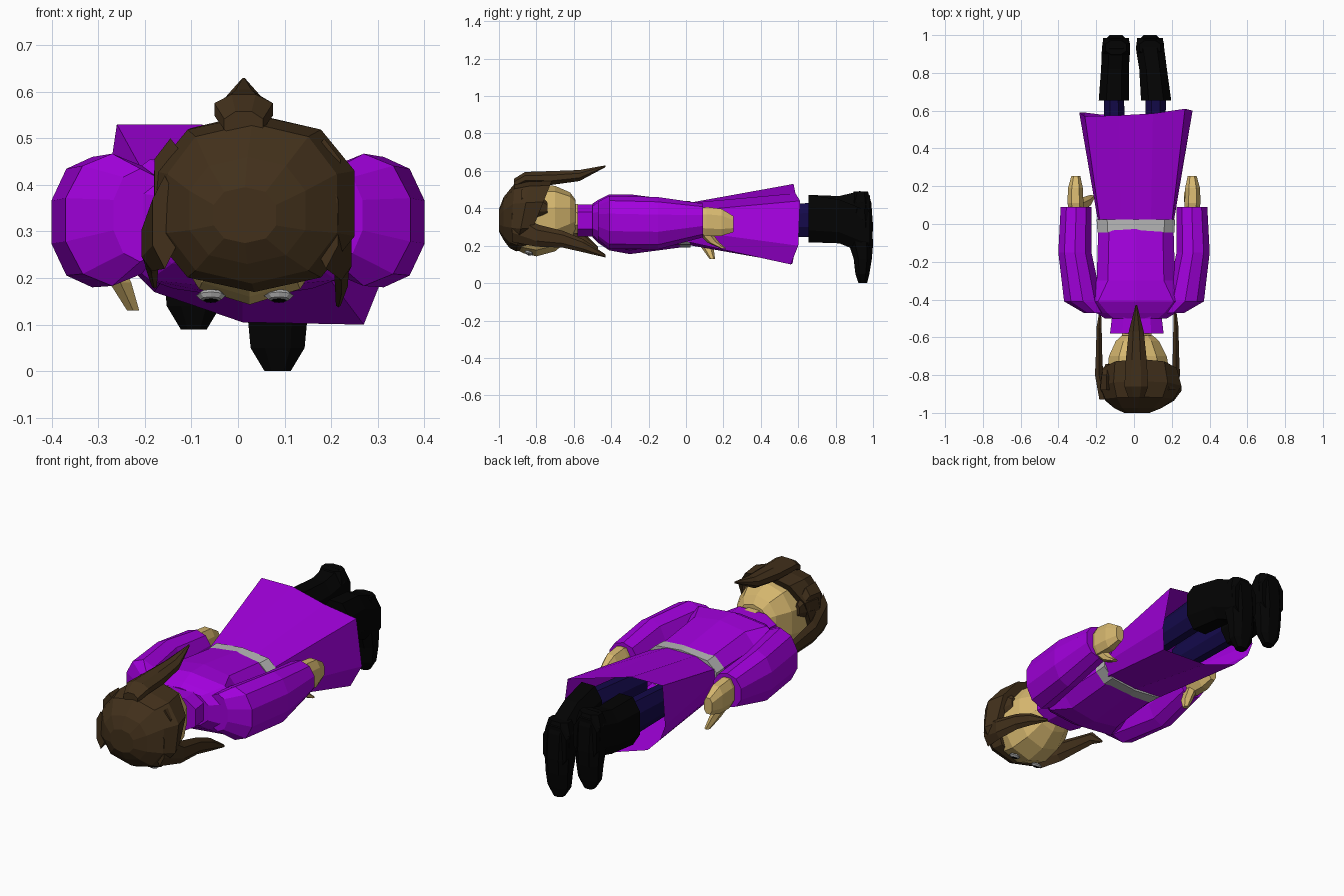
import bpy, bmesh, math


def material(name, r, g, b):
    m = bpy.data.materials.new(name)
    m.diffuse_color = (r, g, b, 1)
    return m


PURPLE = material("purple_cloth", 0.36, 0.0, 0.72)
SKIN = material("skin", 0.68, 0.48, 0.16)
BROWN = material("brown_hair", 0.055, 0.03, 0.011)
BLACK = material("black_leather", 0.001, 0.001, 0.001)
NAVY = material("navy_cloth", 0.007, 0.003, 0.07)
GREY = material("belt_grey", 0.48, 0.48, 0.48)


def skin_rings(name, rings, mat, cap_end=True):
    """Bridge a list of equal-length rings and cap the ends."""
    bm = bmesh.new()
    vs = [[bm.verts.new(p) for p in ring] for ring in rings]
    n = len(vs[0])
    for a, b in zip(vs, vs[1:]):
        for i in range(n):
            j = (i + 1) % n
            bm.faces.new((a[i], a[j], b[j], b[i]))
    bm.faces.new(vs[0])
    if cap_end:
        bm.faces.new(vs[-1])
    bmesh.ops.recalc_face_normals(bm, faces=bm.faces)
    me = bpy.data.meshes.new(name)
    bm.to_mesh(me)
    bm.free()
    me.materials.append(mat)
    ob = bpy.data.objects.new(name, me)
    bpy.context.collection.objects.link(ob)
    return ob


def loft(name, sections, mat, n=8, square=1.0, axis="Y", cap_end=True):
    """Sections are (position, centre x, centre 2, radius x, radius 2[, slant])."""
    rings = []
    for p, cx, c2, rx, r2, *slant in sections:
        k = slant[0] if slant else 0
        ring = []
        for i in range(n):
            a = math.tau * (i + 0.5) / n
            c, s = math.cos(a), math.sin(a)
            u = rx * math.copysign(abs(c) ** square, c)
            v = r2 * math.copysign(abs(s) ** square, s)
            pos = p + k * v
            ring.append((cx + u, pos, c2 + v) if axis == "Y" else (cx + u, c2 + v, pos))
        rings.append(ring)
    return skin_rings(name, rings, mat, cap_end)


# Coat body and collar
loft("coat_torso", [(-0.50, .01, .335, .17, .09), (-0.47, .01, .33, .22, .115),
                    (-0.41, .01, .325, .29, .15), (-0.30, .01, .315, .215, .16),
                    (0.02, .01, .315, .205, .118)], PURPLE, 10, 0.7)
loft("collar", [(-0.58, .015, .335, .15, .09), (-0.50, .015, .335, .14, .09),
                (-0.46, .01, .33, .20, .11)], PURPLE, 8, 0.7)

# Flared skirt with a slightly twisted, open hem
waist = [(-.18, .385), (-.07, .428), (.09, .428), (.20, .385), (.21, .28),
         (.18, .22), (.01, .204), (-.15, .215), (-.19, .27), (-.19, .33)]
hem = [(-.26, .57, .53), (-.08, .575, .53), (.10, .585, .48), (.27, .61, .44), (.31, .60, .20),
       (.27, .56, .10), (.01, .57, .105), (-.18, .58, .17), (-.26, .59, .25), (-.29, .59, .33)]
skin_rings("skirt", [[(x, 0.01, z) for x, z in waist], hem], PURPLE, cap_end=False)

# Belt
loft("belt", [(-0.045, .01, .315, .21, .124), (0.025, .01, .315, .215, .124)], GREY, 10, 0.65)

# Sleeves, hands and thumbs
for side, s in (("left", -1), ("right", 1)):
    loft(side + "_sleeve", [(-0.47, s * .21, .335, .06, .10), (-0.41, s * .270, .325, .105, .142),
                            (-0.15, s * .313, .32, .092, .14),
                            (0.09, s * .306, .335, .086, .09)], PURPLE, 10, 0.95)
    loft(side + "_hand", [(0.06, s * .305, .33, .04, .07), (0.11, s * .31, .33, .045, .082),
                          (0.19, s * .31, .325, .042, .077),
                          (0.255, s * .308, .315, .025, .045)], SKIN, 8, 0.8)
    tip_y, tip_z, tip_x = (0.14, 0.13, -.225) if s < 0 else (0.20, 0.185, .295)
    loft(side + "_thumb", [(.28, s * .30, .09, .03, .04),
                           ((.25 + tip_z) / 2, (s * .28 + tip_x) / 2, (.09 + tip_y) / 2, .027, .033),
                           (tip_z, tip_x, tip_y, .015, .015)], SKIN, 6, axis="Z")

# Trouser legs and boots, the right foot set lower than the left
for side, top_x, heel_x, lift in (("left", -.107, -.095, .09), ("right", .117, .085, 0)):
    loft(side + "_leg", [(0.25, top_x * .9, .32, .058, .08), (0.70, top_x, .34, .058, .10)], NAVY, 8)
    heel_z = .27 + lift
    loft(side + "_boot_shaft", [(0.655, top_x, .345, .085, .135),
                                (0.82, (top_x + heel_x) / 2, .33 + lift * .2, .078, .125),
                                (0.93, heel_x, heel_z + .015, .08, .125),
                                (0.985, heel_x, heel_z, .072, .115)], BLACK, 8, 0.8)
    loft(side + "_boot_foot", [(lift + z, heel_x, y, rx, ry) for z, y, rx, ry in
                               ((.40, .935, .06, .04), (.34, .93, .078, .065), (.21, .935, .074, .07),
                                (.13, .945, .07, .052), (.05, .943, .062, .04), (.0, .945, .03, .025))],
         BLACK, 8, 0.85, "Z")

# Neck and head, face turned down
loft("neck", [(-0.66, .015, .35, .085, .085), (-0.54, .015, .34, .085, .085)], SKIN, 8)
loft("head", [(-0.93, .025, .32, .12, .13), (-0.87, .025, .335, .165, .175),
              (-0.80, .025, .335, .175, .192), (-0.70, .02, .345, .16, .175),
              (-0.62, .018, .36, .12, .125), (-0.59, .018, .36, .085, .085)], SKIN, 10, 0.9)

# Eyes, each a pale flattened bead with a dark pupil
for side, x in (("left", -.058), ("right", .088)):
    for part, mat, r, h, dz in (("eye", GREY, .032, .02, 0), ("pupil", BLACK, .02, .014, -.006)):
        bpy.ops.mesh.primitive_uv_sphere_add(segments=8, ring_count=4, location=(x, -.84, .162 + dz),
                                             rotation=(-0.35, 0, 0))
        ob = bpy.context.object
        ob.name = side + "_" + part
        ob.scale = (r, r * .75, h * .6)
        ob.data.materials.append(mat)
        ob.data.shade_flat()

# Hair cap, slanted so it leaves the face open
loft("hair_cap", [(-1.0, .015, .335, .07, .06), (-0.975, .02, .345, .13, .115),
                  (-0.93, .03, .36, .19, .172, .08), (-0.87, .035, .36, .225, .19, .2),
                  (-0.79, .03, .365, .205, .188, .4)], BROWN, 10, 0.85)

# Ponytail and its side strands
loft("ponytail", [(-0.92, .012, .53, .045, .03), (-0.86, .012, .562, .068, .035),
                  (-0.72, .012, .562, .06, .04), (-0.57, .012, .575, .043, .032),
                  (-0.43, .012, .625, .005, .005)], BROWN, 8)
for side, x in (("left", -.145), ("right", .185)):
    loft(side + "_temple_strand", [(-0.88, x, .41, .04, .09), (-0.80, x, .42, .03, .08),
                                   (-0.74, x * .95, .40, .015, .03)], BROWN, 6)

# Long locks hanging beside the face
for side, x, dz in (("left", -.185, .04), ("right", .222, 0)):
    loft(side + "_face_lock", [(-0.93, x * .85, .32, .03, .10), (-0.80, x, .255 + dz / 2, .025, .06),
                               (-0.66, x, .235 + dz / 2, .018, .045),
                               (-0.55, x, .20 + dz, .016, .035),
                               (-0.43 - dz, x * .97, .145 + dz, .006, .008)], BROWN, 6)
